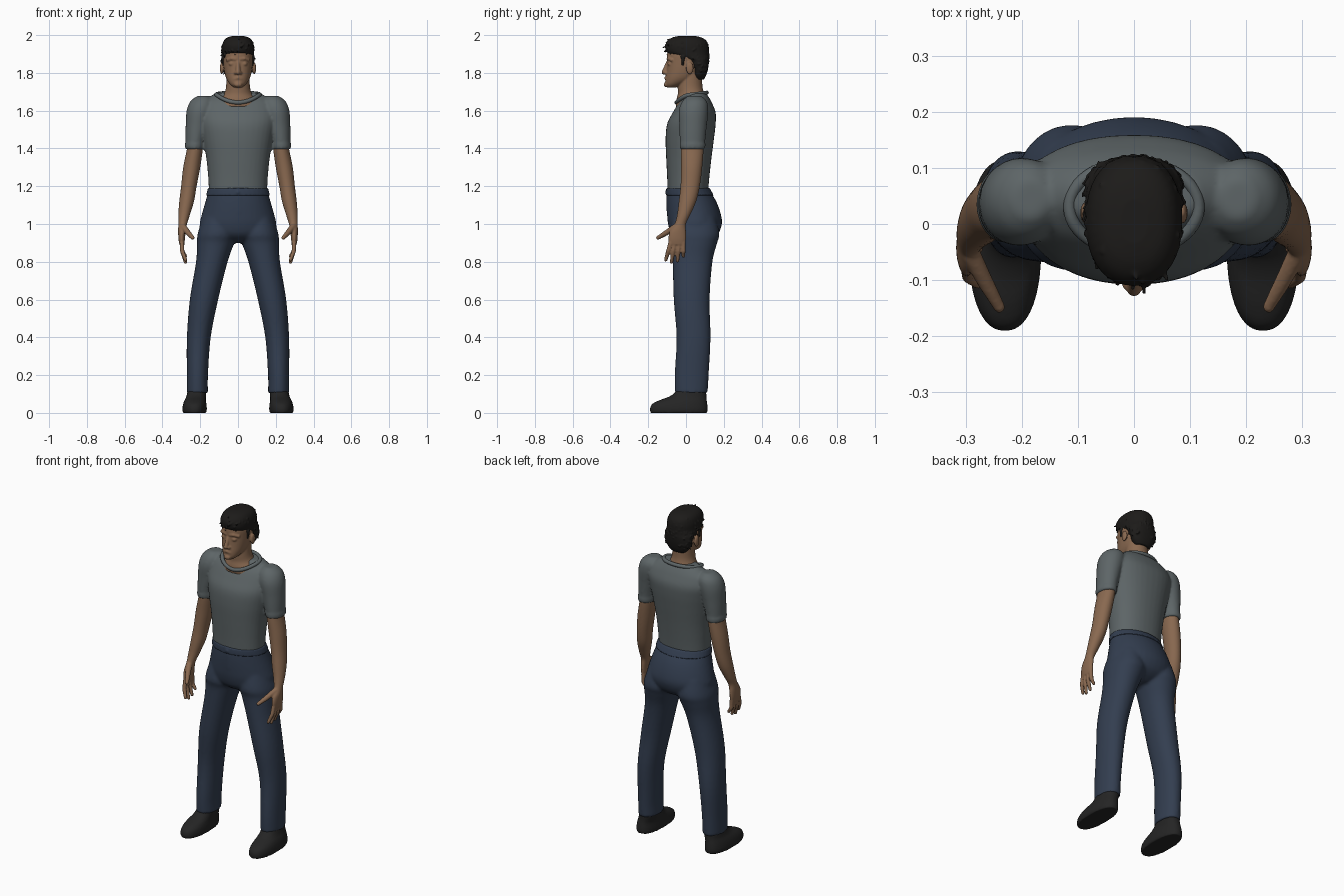
import bpy, bmesh, math, random
from mathutils import Vector, Matrix

random.seed(4)


def material(name, rgb):
    m = bpy.data.materials.new(name)
    m.diffuse_color = (*rgb, 1)
    return m


SKIN = material("skin", (0.25, 0.14, 0.08))
CLOTH = material("grey_cloth", (0.11, 0.13, 0.135))
DENIM = material("navy_cloth", (0.033, 0.048, 0.08))
HAIR = material("hair", (0.012, 0.011, 0.01))
LEATHER = material("shoe_leather", (0.018, 0.018, 0.018))


def catmull(a, b, c, d, t):
    return [0.5 * (2 * q + (r - p) * t + (2 * p - 5 * q + 4 * r - s) * t * t
                   + (3 * q - p - 3 * r + s) * t ** 3) for p, q, r, s in zip(a, b, c, d)]


def loft(bm, secs, side=1, power=2.0, n=36, steps=5):
    """Closed smooth loft through horizontal sections (x, y, z, rx, ry)."""
    rows = []
    for i in range(len(secs) - 1):
        four = (secs[max(i - 1, 0)], secs[i], secs[i + 1], secs[min(i + 2, len(secs) - 1)])
        rows += [catmull(*four, k / steps) for k in range(steps)]
    rows.append(list(secs[-1]))
    rings = []
    for x, y, z, rx, ry in rows:
        ring = []
        for k in range(n):
            c, s = math.cos(2 * math.pi * k / n), math.sin(2 * math.pi * k / n)
            u = math.copysign(abs(c) ** (2 / power), c) * max(rx, 0.002)
            v = math.copysign(abs(s) ** (2 / power), s) * max(ry, 0.002)
            ring.append(bm.verts.new((side * x + u, y + v, z)))
        rings.append(ring)
    for a, b in zip(rings, rings[1:]):
        for k in range(n):
            bm.faces.new((a[k], a[(k + 1) % n], b[(k + 1) % n], b[k]))
    bm.faces.new(rings[0][::-1])
    bm.faces.new(rings[-1])


def body(*rows):
    """Centred sections from (z, front y, back y, half width)."""
    return [(0, (f + b) / 2, z, w, (b - f) / 2) for z, f, b, w in rows]


def ball(bm, p, scale):
    mat = Matrix.Translation(p) @ Matrix.Diagonal((*scale, 1))
    bmesh.ops.create_icosphere(bm, subdivisions=2, radius=1, matrix=mat)


def chain(bm, pts, side=1):
    """Row of balls through (x, y, z, r) points, fused later by the remesh."""
    for a, b in zip(pts, pts[1:]):
        count = max(2, int((Vector(a[:3]) - Vector(b[:3])).length / (0.5 * min(a[3], b[3]))))
        for i in range(count + 1):
            x, y, z, r = Vector(a).lerp(Vector(b), i / count)
            ball(bm, (side * x, y, z), (r, r, r))


def finish(name, bm, mat, voxel, smooth=3):
    bmesh.ops.recalc_face_normals(bm, faces=bm.faces[:])
    me = bpy.data.meshes.new(name)
    bm.to_mesh(me)
    bm.free()
    me.materials.append(mat)
    for p in me.polygons:
        p.use_smooth = True
    ob = bpy.data.objects.new(name, me)
    bpy.context.collection.objects.link(ob)
    rm = ob.modifiers.new("fuse", "REMESH")
    rm.mode, rm.voxel_size, rm.use_smooth_shade = "VOXEL", voxel, True
    sm = ob.modifiers.new("soften", "SMOOTH")
    sm.factor, sm.iterations = 0.5, smooth
    return ob


SIDES = ((1, "left"), (-1, "right"))

# Shirt: torso and two sleeves with hems
bm = bmesh.new()
loft(bm, body((1.17, -.097, .117, .154), (1.25, -.10, .124, .158), (1.35, -.105, .135, .168),
              (1.45, -.108, .148, .185), (1.53, -.10, .157, .20), (1.59, -.07, .157, .205),
              (1.64, -.04, .138, .19), (1.67, -.015, .122, .155), (1.695, .0, .105, .115)), power=2.2)
for s, _ in SIDES:
    loft(bm, [(.185, .045, 1.678, .03, .035), (.19, .045, 1.65, .062, .065),
              (.20, .04, 1.60, .072, .078), (.215, .037, 1.52, .062, .073),
              (.225, .035, 1.45, .053, .068), (.23, .035, 1.395, .047, .064)], s)
    loft(bm, [(.228, .035, 1.425, .053, .069), (.23, .035, 1.395, .05, .067)], s)
finish("shirt", bm, CLOTH, .008, 4)

# Collar: bevelled closed curve dipping at the front
cu = bpy.data.curves.new("collar", "CURVE")
cu.dimensions, cu.bevel_depth, cu.bevel_resolution = "3D", .011, 3
sp = cu.splines.new("POLY")
sp.points.add(47)
sp.use_cyclic_u = True
for i, pt in enumerate(sp.points):
    a = 2 * math.pi * i / 48
    s = math.sin(a)
    pt.co = (.115 * math.cos(a), .03 + .08 * s, 1.685 + (.01 * s if s > 0 else -.042 * s * s), 1)
cu.materials.append(CLOTH)
bpy.context.collection.objects.link(bpy.data.objects.new("collar", cu))

# Trousers: hips, legs and fly seam
bm = bmesh.new()
loft(bm, body((1.185, -.098, .12, .154), (1.12, -.102, .16, .172), (1.05, -.10, .185, .192),
              (1.0, -.095, .19, .203), (.95, -.08, .172, .195), (.92, -.05, .14, .14),
              (.90, -.01, .10, .05)))
for s, _ in SIDES:
    loft(bm, [(.105, .045, 1.04, .08, .11), (.11, .047, .95, .103, .13), (.1185, .046, .9, .0985, .119),
              (.1385, .035, .8, .0835, .105), (.18, .03, .6, .075, .095), (.2075, .04, .4, .063, .09),
              (.215, .03, .2, .056, .09), (.215, .028, .105, .056, .087)], s, power=2.1)
chain(bm, [(.006, -.1, 1.15, .006), (.004, -.098, 1.06, .006)])
finish("trousers", bm, DENIM, .009, 4)

# Waistband with button
bm = bmesh.new()
loft(bm, body((1.15, -.106, .147, .169), (1.168, -.106, .138, .165), (1.19, -.104, .126, .16)))
ball(bm, (0, -.106, 1.168), (.009, .006, .009))
finish("waistband", bm, DENIM, .006, 2)

# Arms with palms, fingers and thumbs; shoes
for s, label in SIDES:
    bm = bmesh.new()
    loft(bm, [(.225, .033, 1.45, .04, .055), (.228, .033, 1.40, .042, .06), (.245, .03, 1.3, .045, .056),
              (.26, .022, 1.2, .041, .051), (.272, .008, 1.12, .039, .046), (.285, -.012, 1.05, .031, .035),
              (.293, -.03, 1.0, .023, .03), (.297, -.043, .96, .02, .043),
              (.298, -.047, .92, .017, .047), (.297, -.047, .89, .013, .044)], s)
    for knuckle, tip, low in ((-.082, -.107, .81), (-.059, -.077, .797),
                              (-.036, -.045, .805), (-.014, -.014, .83)):
        chain(bm, [(.297, knuckle, .90, .0125), (.295, (knuckle + tip) / 2, .855, .012),
                   (.278, tip, low, .0095)], s)
    chain(bm, [(.29, -.055, .985, .018), (.264, -.105, .953, .015), (.24, -.148, .927, .011)], s)
    finish(label + "_arm", bm, SKIN, .0045, 3)

    bm = bmesh.new()
    loft(bm, [(.23, -.038, 0, .062, .15), (.23, -.038, .02, .065, .153), (.229, -.034, .045, .062, .147),
              (.227, -.018, .065, .057, .128), (.222, .008, .085, .052, .10),
              (.218, .025, .11, .05, .082), (.216, .03, .15, .045, .07)], s, power=2.3)
    finish(label + "_shoe", bm, LEATHER, .006, 3)

# Head and neck with nose, brows, eyelids, lips and ears
bm = bmesh.new()
loft(bm, body((1.723, -.10, -.055, .022), (1.74, -.109, -.01, .043), (1.77, -.108, .05, .062),
              (1.81, -.103, .085, .073), (1.86, -.10, .105, .079), (1.90, -.10, .113, .08),
              (1.95, -.085, .105, .072), (1.98, -.05, .075, .05)), power=2.15)
loft(bm, [(0, .03, 1.62, .12, .085), (0, .03, 1.66, .10, .08), (0, .027, 1.69, .074, .07),
          (0, .022, 1.73, .063, .065), (0, .025, 1.80, .062, .06)])
chain(bm, [(0, -.096, 1.855, .010), (0, -.117, 1.803, .013)])
ball(bm, (0, -.106, 1.738), (.022, .012, .014))
for s, _ in SIDES:
    ball(bm, (s * .013, -.106, 1.80), (.010, .012, .009))
    ball(bm, (s * .033, -.087, 1.848), (.017, .012, .011))
    chain(bm, [(.012, -.095, 1.873, .009), (.034, -.092, 1.876, .009), (.056, -.075, 1.868, .009)], s)
    ball(bm, (s * .086, .02, 1.825), (.010, .021, .034))
chain(bm, [(-.02, -.10, 1.767, .007), (0, -.108, 1.774, .008), (.02, -.10, 1.767, .007)])
chain(bm, [(-.014, -.101, 1.759, .007), (.014, -.101, 1.759, .007)])
finish("head", bm, SKIN, .0045, 3)

# Short hair: cap, sideburns and random tufts
bm = bmesh.new()
loft(bm, body((1.765, .045, .095, .045), (1.79, .035, .108, .067), (1.83, .03, .118, .082),
              (1.865, .0, .122, .086), (1.885, -.05, .122, .086), (1.905, -.098, .122, .086),
              (1.94, -.11, .12, .085), (1.97, -.097, .108, .075), (1.988, -.07, .08, .055),
              (1.996, -.035, .045, .025)), power=2.25)
roots = [v.co.copy() for v in bm.verts if v.co.z > 1.8]
for p in random.sample(roots, 170):
    drift = Vector((random.uniform(-.006, .006), random.uniform(-.016, .004), random.uniform(-.012, 0)))
    chain(bm, [(*(p * .998), .004), (*(p * .998 + drift), .004)])
for s, _ in SIDES:
    chain(bm, [(.078, -.015, 1.885, .011), (.077, -.018, 1.842, .006)], s)
finish("hair", bm, HAIR, .004, 1)
